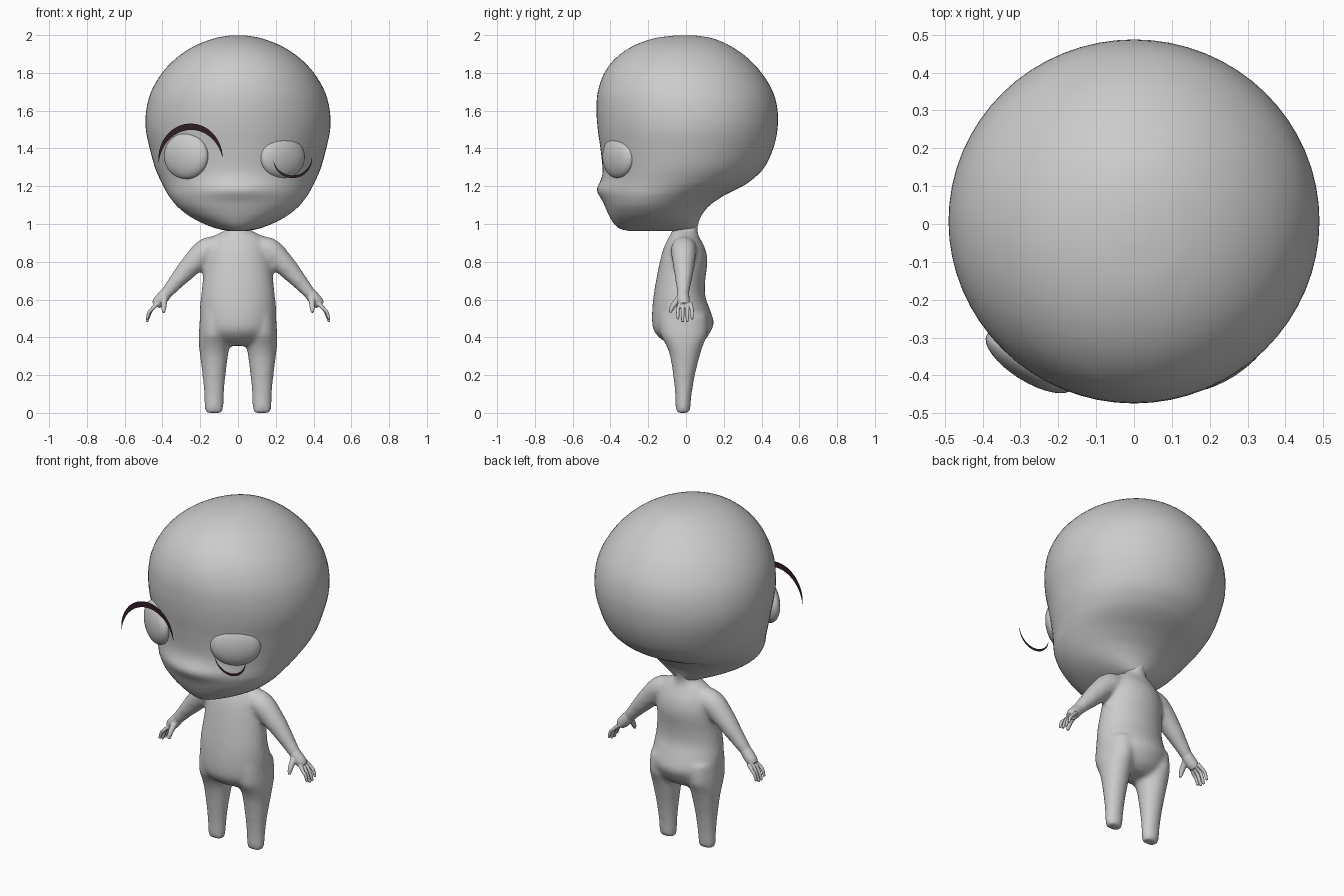
import bpy, bmesh, math
from mathutils import Vector, Euler

cube = bpy.data.objects.get("Cube")
if cube:
    bpy.data.objects.remove(cube, do_unlink=True)


def material(name, rgb):
    m = bpy.data.materials.new(name)
    m.use_nodes = True
    m.diffuse_color = (*rgb, 1)
    m.node_tree.nodes["Principled BSDF"].inputs["Base Color"].default_value = (*rgb, 1)
    return m


GREY = material("soft grey", (0.6, 0.6, 0.6))
DARK = material("dark plum", (0.03, 0.012, 0.022))


def finish(bm, name, mat):
    bmesh.ops.recalc_face_normals(bm, faces=bm.faces)
    me = bpy.data.meshes.new(name)
    bm.to_mesh(me)
    bm.free()
    me.materials.append(mat)
    me.shade_smooth()
    ob = bpy.data.objects.new(name, me)
    bpy.context.collection.objects.link(ob)
    return ob


def refine(rows, steps=4):
    """Pass a smooth curve through rows of numbers."""
    rows = [Vector(r) for r in rows]
    out = []
    for i in range(len(rows) - 1):
        a, b, c, d = rows[max(i - 1, 0)], rows[i], rows[i + 1], rows[min(i + 2, len(rows) - 1)]
        for k in range(steps):
            t = k / steps
            out.append(b + 0.5 * t * ((c - a) + t * (2 * a - 5 * b + 4 * c - d
                                                     + t * (3 * (b - c) + d - a))))
    return out + [rows[-1]]


def loft(bm, rings, n):
    """Skin closed elliptical rings given as (centre, u axis, v axis)."""
    loops = []
    for c, u, v in rings:
        angles = [2 * math.pi * i / n for i in range(n)]
        loops.append([bm.verts.new(c + u * math.cos(a) + v * math.sin(a)) for a in angles])
    for a, b in zip(loops, loops[1:]):
        for i in range(n):
            j = (i + 1) % n
            bm.faces.new((a[i], a[j], b[j], b[i]))
    bm.faces.new(loops[0][::-1])
    bm.faces.new(loops[-1])


def stack(bm, rows, cx=0.0, n=32):
    """Loft upright rows of (height, half width, front y, back y)."""
    loft(bm, [(Vector((cx, (f + b) / 2, z)), Vector((w, 0, 0)), Vector((0, (b - f) / 2, 0)))
              for z, w, f, b in refine(rows)], n)


def tube(bm, pts, radii, side, n=16):
    """Round limb along points drawn for the left side; side mirrors it."""
    rows = refine([(*p, r) for p, r in zip(pts, radii)])
    pts = [Vector((r[0] * side, r[1], r[2])) for r in rows]
    rings = []
    for i, p in enumerate(pts):
        d = (pts[min(i + 1, len(pts) - 1)] - pts[max(i - 1, 0)]).normalized()
        u = d.cross(Vector((0, 1, 0))).normalized()
        rings.append((p, u * rows[i][3], d.cross(u) * rows[i][3]))
    loft(bm, rings, n)


def fuse(ob, voxel, steps):
    r = ob.modifiers.new("Fuse", "REMESH")
    r.mode = "VOXEL"
    r.voxel_size = voxel
    r.use_smooth_shade = True
    s = ob.modifiers.new("Soften", "SMOOTH")
    s.factor = 0.5
    s.iterations = steps


# Head: big cranium, round jaw, chin running into the neck
bm = bmesh.new()
stack(bm, [
    (0.963, 0.05, -0.3, 0.03), (0.975, 0.11, -0.35, 0.05), (1.0, 0.178, -0.38, 0.062),
    (1.03, 0.238, -0.4, 0.075), (1.06, 0.283, -0.415, 0.092), (1.1, 0.328, -0.43, 0.127),
    (1.15, 0.367, -0.44, 0.2), (1.19, 0.39, -0.443, 0.28), (1.23, 0.41, -0.442, 0.345),
    (1.3, 0.44, -0.442, 0.415),
    (1.4, 0.467, -0.453, 0.462), (1.5, 0.488, -0.467, 0.484), (1.6, 0.486, -0.474, 0.485),
    (1.7, 0.46, -0.467, 0.46), (1.8, 0.402, -0.432, 0.4), (1.88, 0.325, -0.37, 0.325),
    (1.94, 0.235, -0.285, 0.24), (1.98, 0.135, -0.18, 0.15), (1.996, 0.055, -0.075, 0.065),
    (1.999, 0.01, -0.015, 0.01)], n=64)
# Soft muzzle swelling at the front
for v in bm.verts:
    if v.co.y < -0.1:
        v.co.y -= 0.028 * math.exp(-(v.co.x / 0.2) ** 2 - ((v.co.z - 1.18) / 0.05) ** 2)
finish(bm, "head", GREY)

# Body: torso, neck, legs and arms fused into one soft skin
bm = bmesh.new()
stack(bm, [
    (0.355, 0.1, -0.06, 0.055), (0.385, 0.155, -0.125, 0.1), (0.43, 0.19, -0.168, 0.13),
    (0.48, 0.203, -0.18, 0.148), (0.55, 0.203, -0.179, 0.126), (0.62, 0.196, -0.172, 0.102),
    (0.7, 0.187, -0.159, 0.102), (0.8, 0.177, -0.139, 0.114), (0.87, 0.162, -0.12, 0.102),
    (0.92, 0.14, -0.097, 0.077), (0.945, 0.115, -0.082, 0.064), (0.96, 0.08, -0.074, 0.062),
    (0.98, 0.06, -0.072, 0.062), (1.02, 0.058, -0.072, 0.072), (1.08, 0.06, -0.07, 0.09)])
for s in (1, -1):
    stack(bm, [
        (0, 0.046, -0.052, 0.021), (0.02, 0.05, -0.055, 0.023), (0.1, 0.053, -0.058, 0.031),
        (0.2, 0.062, -0.069, 0.048), (0.3, 0.074, -0.085, 0.073), (0.36, 0.081, -0.107, 0.092),
        (0.42, 0.081, -0.137, 0.115), (0.52, 0.073, -0.14, 0.11)], 0.127 * s)
    tube(bm, [(0.08, -0.012, 0.87), (0.16, -0.012, 0.862), (0.24, -0.012, 0.79),
              (0.30, -0.012, 0.725), (0.35, -0.014, 0.668), (0.395, -0.016, 0.615)],
         [0.06, 0.069, 0.06, 0.049, 0.039, 0.032], s)
fuse(finish(bm, "body", GREY), 0.011, 16)

# Hands: palm, four spread fingers and a thumb
for s, label in ((1, "left"), (-1, "right")):
    bm = bmesh.new()
    tube(bm, [(0.375, -0.015, 0.64), (0.395, -0.015, 0.615), (0.42, -0.012, 0.588),
              (0.435, -0.01, 0.57)], [0.03, 0.033, 0.032, 0.025], s)
    for k in range(4):
        y = -0.043 + 0.025 * k
        drop = 0.014 if k in (0, 3) else 0
        tube(bm, [(0.425, y * 0.7, 0.58), (0.455, y, 0.55), (0.471, y, 0.518 + drop),
                  (0.482, y, 0.482 + drop)], [0.012, 0.0098, 0.0095, 0.007], s, 12)
    tube(bm, [(0.39, -0.03, 0.61), (0.392, -0.058, 0.58), (0.393, -0.075, 0.555),
              (0.394, -0.084, 0.531)], [0.02, 0.016, 0.013, 0.008], s, 12)
    fuse(finish(bm, label + "_hand", GREY), 0.003, 4)


# Eyes: flattened balls set into the face
def eye(name, centre, radii, turn):
    bm = bmesh.new()
    bmesh.ops.create_uvsphere(bm, u_segments=32, v_segments=20, radius=1)
    bmesh.ops.scale(bm, vec=radii, verts=bm.verts)
    bmesh.ops.rotate(bm, matrix=Euler((0, 0, math.radians(turn))).to_matrix(), verts=bm.verts)
    bmesh.ops.translate(bm, vec=centre, verts=bm.verts)
    finish(bm, name, GREY)


eye("right_eye", (-0.275, -0.363, 1.36), (0.134, 0.053, 0.122), -32)
eye("left_eye", (0.235, -0.358, 1.355), (0.136, 0.053, 0.114), 32)


# Lashes: thin tapering crescents floating before the face
def crescent(name, cx, cz, rx, rz, thick, start, end, n=28):
    bm = bmesh.new()
    pairs = []
    for i in range(n + 1):
        t = i / n
        a = math.radians(start + (end - start) * t)
        half = thick * (0.06 + math.sin(math.pi * t)) / 2
        pairs.append([bm.verts.new((cx + (rx + h) * math.cos(a), -0.488,
                                    cz + (rz + h) * math.sin(a))) for h in (-half, half)])
    for p, q in zip(pairs, pairs[1:]):
        bm.faces.new((p[0], q[0], q[1], p[1]))
    finish(bm, name, DARK)


crescent("right_upper_lash", -0.25, 1.325, 0.17, 0.19, 0.032, 8, 180)
crescent("left_lower_lash", 0.289, 1.35, 0.102, 0.1, 0.014, 360, 190)
